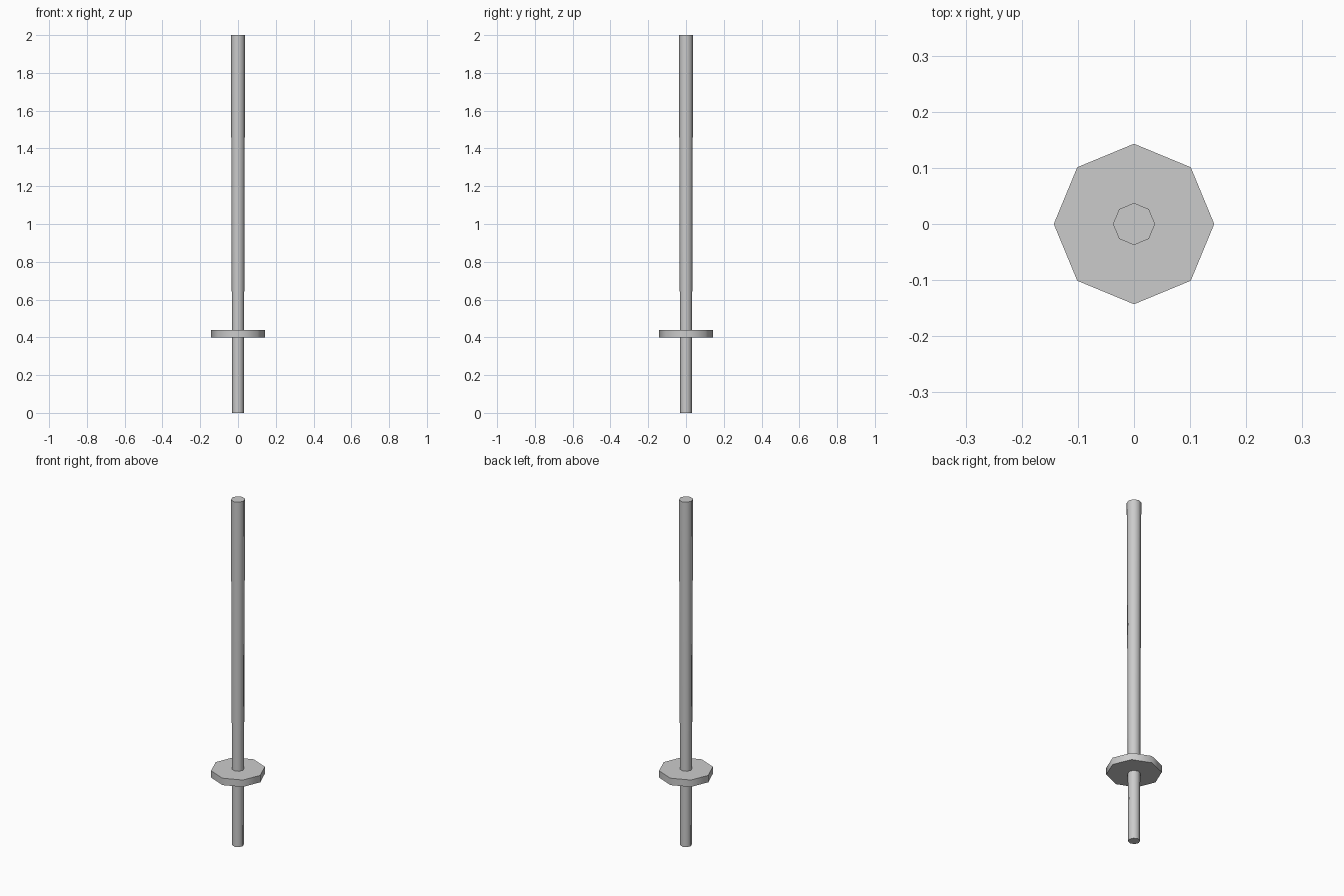
import bpy, math

if "Cube" in bpy.data.objects:
    bpy.data.objects.remove(bpy.data.objects["Cube"])


def octagon_part(name, r_bottom, r_top, z0, z1):
    """Eight-sided (tapered) cylinder with a vertex on each axis."""
    bpy.ops.mesh.primitive_cone_add(vertices=8, radius1=r_bottom, radius2=r_top,
                                    depth=z1 - z0, location=(0, 0, (z0 + z1) / 2))
    ob = bpy.context.object
    ob.name = name
    # smooth sides, sharp cap rims
    bpy.ops.object.shade_smooth_by_angle(angle=math.radians(50))
    return ob


# slim shaft, slightly wider toward the top
octagon_part("shaft", 0.031, 0.0375, 0.0, 2.0)

# flat guard disc around the shaft
octagon_part("guard_disc", 0.143, 0.143, 0.40, 0.44)
